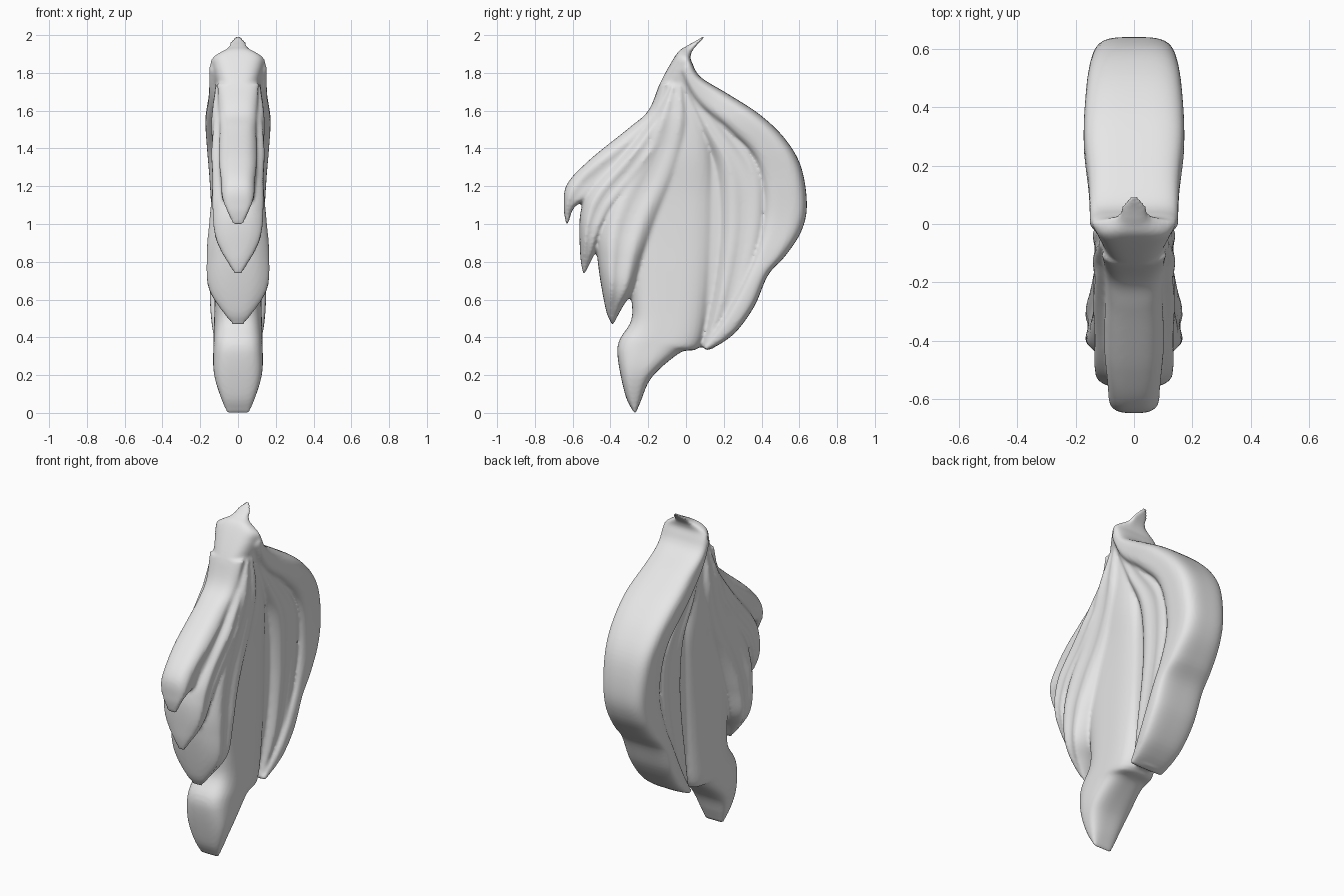
import bpy, bmesh, math
from mathutils import Vector

RINGS, SIDES = 70, 64


def spline(pts, n):
    """Smooth curve through points, resampled evenly by length."""
    p = [Vector(q) for q in pts]
    p = [2 * p[0] - p[1]] + p + [2 * p[-1] - p[-2]]
    dense = []
    for i in range(1, len(p) - 2):
        a, b, c, d = p[i - 1:i + 3]
        for k in range(20):
            t = k / 20
            dense.append(0.5 * (2 * b + (c - a) * t + (2 * a - 5 * b + 4 * c - d) * t * t
                                + (3 * b - a - 3 * c + d) * t ** 3))
    dense.append(p[-2])
    run = [0.0]
    for a, b in zip(dense, dense[1:]):
        run.append(run[-1] + (b - a).length)
    out, j = [], 0
    for i in range(n):
        s = run[-1] * i / (n - 1)
        while j < len(run) - 2 and run[j + 1] < s:
            j += 1
        f = (s - run[j]) / max(run[j + 1] - run[j], 1e-9)
        out.append(dense[j].lerp(dense[j + 1], min(max(f, 0), 1)))
    return out


def lock(bm, front, back, widths, power=0.6, ripple=0.0, waves=2, taper=0.0):
    """Loft a lock between a front and a back edge (y, z) with half widths in x."""
    f, b = spline(front, RINGS), spline(back, RINGS)
    w = spline([(i, v) for i, v in enumerate(widths)], RINGS)
    rings = []
    for i in range(RINGS):
        mid, half = (f[i] + b[i]) / 2, (b[i] - f[i]) / 2
        hw = max(w[i].y, 0.004)
        ring = []
        for k in range(SIDES):
            a = 2 * math.pi * (k + 0.5) / SIDES
            c, s = math.cos(a), math.sin(a)
            u = math.copysign(abs(c) ** power, c)
            x = math.copysign(abs(s) ** power, s) * hw
            x *= 1 - ripple * (0.5 + 0.5 * math.cos(math.pi * waves * (u + 1)) - 0.5) * (1 - u * u)
            x *= 1 - taper * (1 - u) / 2
            q = mid + half * u
            ring.append(bm.verts.new((x, q.x, q.y)))
        rings.append(ring)
    for r, s in zip(rings, rings[1:]):
        for k in range(SIDES):
            n = (k + 1) % SIDES
            bm.faces.new((r[k], r[n], s[n], s[k]))
    bm.faces.new(rings[0][::-1])
    bm.faces.new(rings[-1])


bm = bmesh.new()

# crown with the curled tip
lock(bm, [(.10, 2.0), (.05, 1.968), (0, 1.94), (-.05, 1.90), (-.14, 1.74), (-.18, 1.62)],
     [(.105, 1.995), (.06, 1.95), (.03, 1.91), (.025, 1.86), (.06, 1.77), (.08, 1.62)],
     [.02, .045, .07, .155, .16, .15, .135, .12, .10], .6, taper=.35)

# broad back lock
lock(bm, [(-.03, 1.80), (.05, 1.64), (.22, 1.49), (.36, 1.33), (.40, 1.08), (.34, .8), (.22, .55), (.09, .35)],
     [(.025, 1.87), (.075, 1.78), (.22, 1.69), (.39, 1.58), (.525, 1.45), (.61, 1.30), (.64, 1.10),
      (.61, .96), (.525, .83), (.435, .73), (.365, .57), (.275, .44), (.19, .37), (.11, .33)],
     [.15, .155, .172, .165, .15, .14, .145, .15, .14, .11], .55)

# inner back lock
lock(bm, [(-.02, 1.72), (.06, 1.5), (.14, 1.3), (.16, 1.0), (.14, .7), (.10, .45), (.08, .35)],
     [(.05, 1.72), (.25, 1.52), (.44, 1.3), (.46, 1.05), (.41, .8), (.29, .5), (.14, .34)],
     [.12, .13, .13, .125, .125, .12, .09], .75, .12)

# core sheet ending in the lowest point
lock(bm, [(-.08, 1.78), (-.18, 1.5), (-.29, 1.2), (-.32, .9), (-.29, .62), (-.29, .49), (-.355, .38),
          (-.36, .28), (-.32, .09), (-.275, .0)],
     [(.05, 1.78), (.13, 1.5), (.16, 1.2), (.16, .9), (.13, .6), (.075, .355), (-.03, .32),
      (-.18, .19), (-.24, .06), (-.265, .0)],
     [.10, .12, .125, .115, .115, .12, .125, .13, .125, .06], .62)

# thin filler closing the valleys
lock(bm, [(-.05, 1.75), (-.25, 1.35), (-.35, 1.0), (-.28, .65), (-.15, .4)],
     [(.05, 1.75), (.4, 1.35), (.45, 1.0), (.3, .6), (.12, .38)],
     [.08, .085, .085, .085, .07], .5)

# third front lock, the widest
lock(bm, [(-.1, 1.72), (-.25, 1.45), (-.4, 1.2), (-.47, 1.0), (-.467, .8), (-.425, .55), (-.39, .465)],
     [(0, 1.75), (.04, 1.5), (-.01, 1.25), (-.12, 1.03), (-.21, .83), (-.27, .66), (-.33, .57), (-.385, .47)],
     [.12, .14, .135, .135, .15, .165, .15, .03], .75, .12)

# second front lock
lock(bm, [(-.1, 1.68), (-.3, 1.42), (-.5, 1.2), (-.56, 1.05), (-.56, .84), (-.545, .735)],
     [(-.03, 1.7), (-.07, 1.5), (-.2, 1.27), (-.36, 1.08), (-.44, .95), (-.483, .845), (-.535, .74)],
     [.11, .13, .14, .135, .135, .115, .02], .75, .12)

# first front lock
lock(bm, [(-.14, 1.74), (-.20, 1.6), (-.30, 1.51), (-.51, 1.34), (-.63, 1.21), (-.647, 1.09), (-.635, 1.0)],
     [(-.03, 1.75), (-.07, 1.55), (-.2, 1.36), (-.38, 1.24), (-.5, 1.14), (-.59, 1.09), (-.625, 1.0)],
     [.11, .10, .095, .10, .10, .09, .08, .03], .65, .1)

bmesh.ops.recalc_face_normals(bm, faces=bm.faces)
mesh = bpy.data.meshes.new("swept_tuft")
bm.to_mesh(mesh)
bm.free()
tuft = bpy.data.objects.new("swept_tuft", mesh)
bpy.context.collection.objects.link(tuft)

grey = bpy.data.materials.new("light grey")
grey.diffuse_color = (.8, .8, .8, 1)
mesh.materials.append(grey)
for p in mesh.polygons:
    p.use_smooth = True

# fuse the locks into one soft skin
fuse = tuft.modifiers.new("fuse", "REMESH")
fuse.mode = "VOXEL"
fuse.voxel_size = 0.01
fuse.use_smooth_shade = True
soft = tuft.modifiers.new("soften", "SMOOTH")
soft.factor = 0.5
soft.iterations = 4
